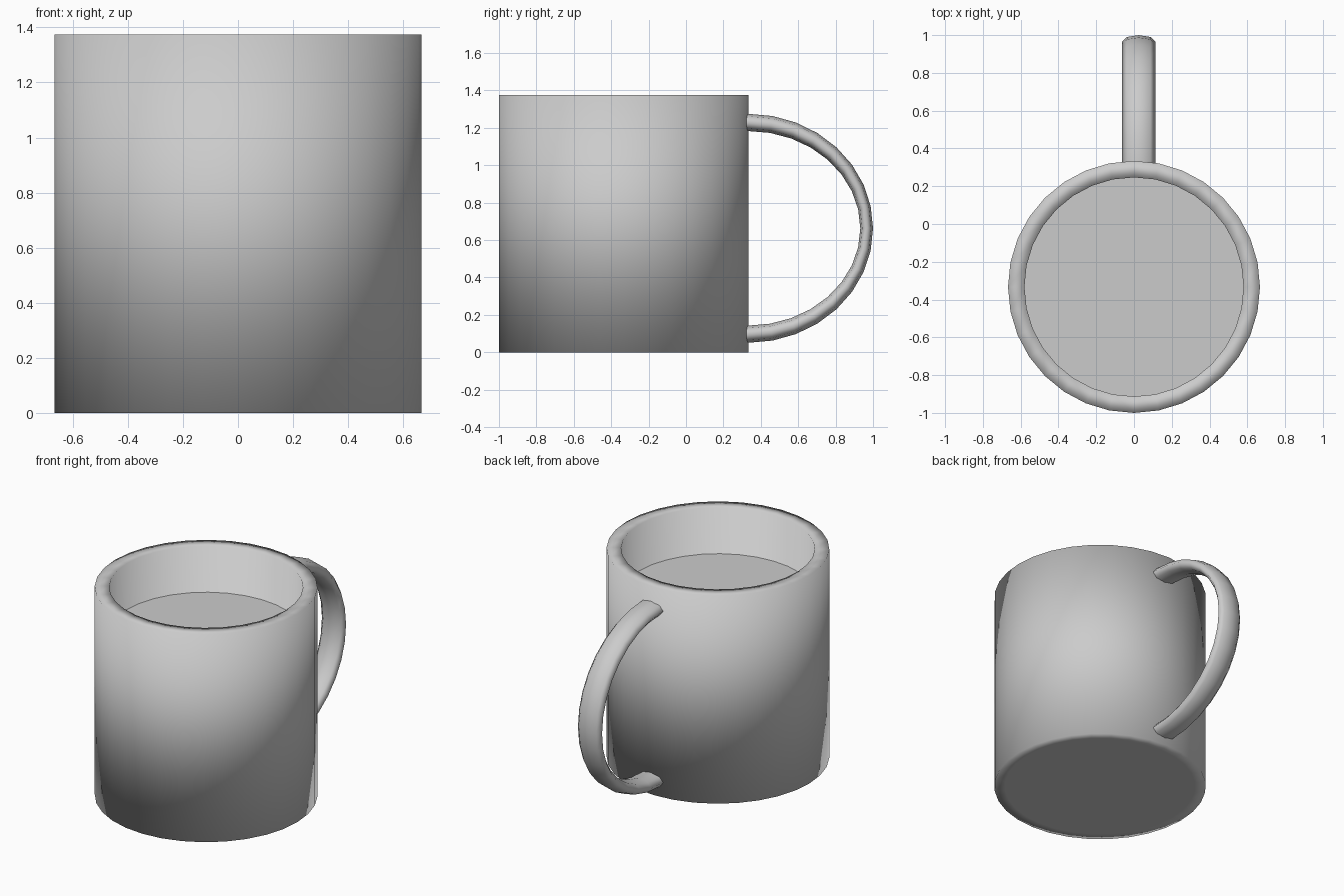
import bpy, bmesh
from math import sin, cos, pi

if "Cube" in bpy.data.objects:
    bpy.data.objects.remove(bpy.data.objects["Cube"])

SIDES = 32
CENTER_Y = -0.333


def make_object(name, bm, smooth=True):
    bmesh.ops.recalc_face_normals(bm, faces=bm.faces)
    for f in bm.faces:
        f.smooth = smooth
    mesh = bpy.data.meshes.new(name)
    bm.to_mesh(mesh)
    bm.free()
    ob = bpy.data.objects.new(name, mesh)
    bpy.context.collection.objects.link(ob)
    return ob


def loft(bm, rings):
    """Skin a list of point rings and cap both ends."""
    loops = [[bm.verts.new(p) for p in ring] for ring in rings]
    for a, b in zip(loops, loops[1:]):
        n = len(a)
        for i in range(n):
            j = (i + 1) % n
            bm.faces.new((a[i], a[j], b[j], b[i]))
    bm.faces.new(loops[0])
    bm.faces.new(loops[-1])


def circle(r, z):
    return [(r * sin(2 * pi * i / SIDES), CENTER_Y + r * cos(2 * pi * i / SIDES), z)
            for i in range(SIDES)]


# Cup: base, outer wall, rim, inner wall and floor
bm = bmesh.new()
profile = [(0.60, 0), (0.667, 0), (0.667, 1.375), (0.58, 1.375), (0.58, 0.09)]
loft(bm, [circle(r, z) for r, z in profile])
make_object("cup", bm)

# Drink surface inside the cup
bm = bmesh.new()
bm.faces.new([bm.verts.new(p) for p in circle(0.58, 1.07)])
make_object("drink", bm, smooth=False)

# Handle: half ellipse swept with a flattened section, ends sunk in the wall
STEPS, SECTION = 16, 8
rings = []
for k in range(-1, STEPS + 2):
    t = pi * min(max(k, 0), STEPS) / STEPS
    base_y = 0.333 if 0 <= k <= STEPS else 0.29
    ring = []
    for i in range(SECTION):
        a = 2 * pi * i / SECTION
        ry = 0.633 + 0.034 * cos(a)
        rz = 0.566 + 0.046 * cos(a)
        ring.append((0.025 + 0.088 * sin(a), base_y + ry * sin(t), 0.663 + rz * cos(t)))
    rings.append(ring)
bm = bmesh.new()
loft(bm, rings)
make_object("handle", bm)
